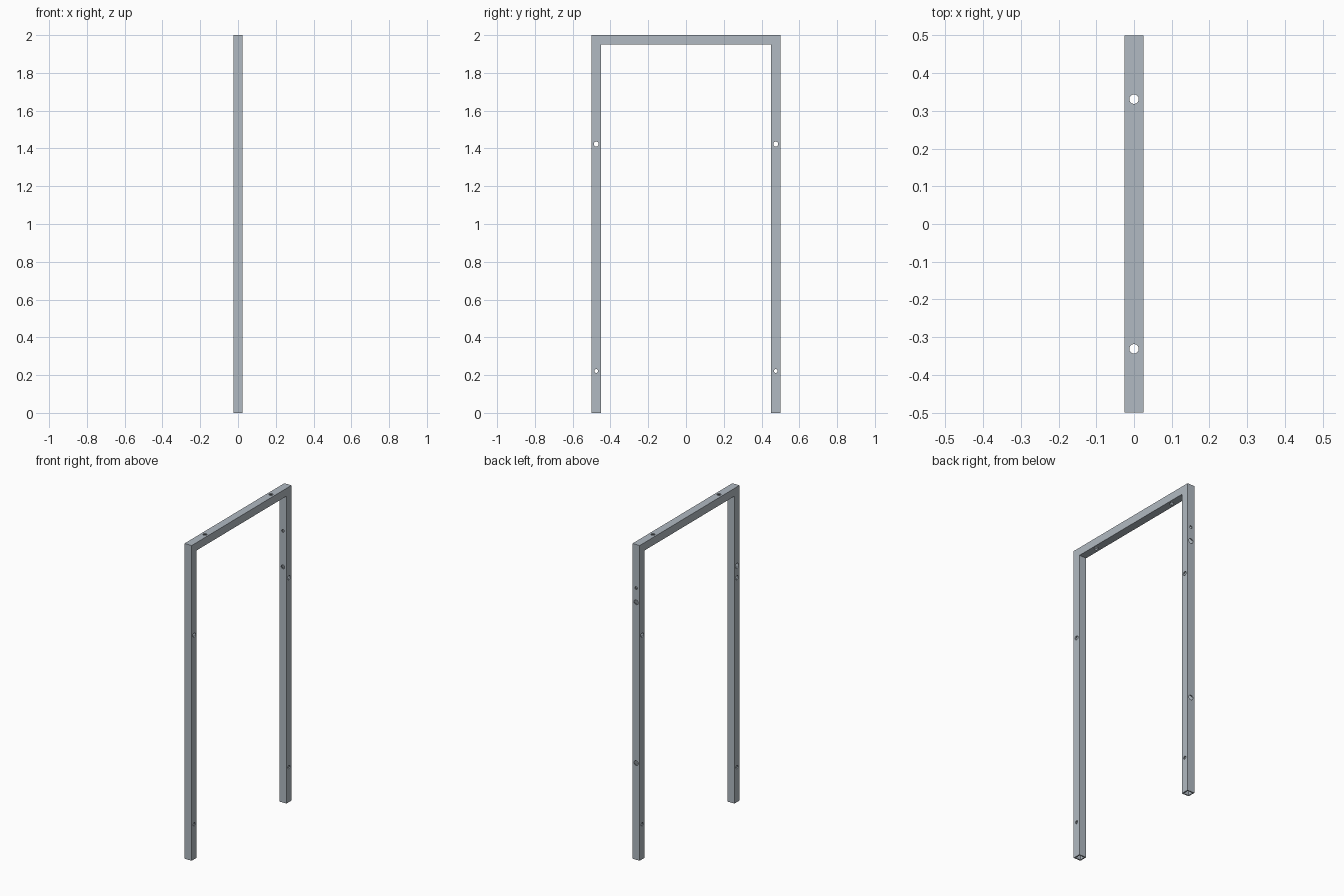
import bpy, bmesh
from math import radians
from mathutils import Matrix, Vector

if "Cube" in bpy.data.objects:
    bpy.data.objects.remove(bpy.data.objects["Cube"])

W = 0.025      # half width of the square tube
WALL = 0.007   # tube wall thickness


def ring(bm, i, h):
    """Square section of half size h at path corner i (mitred at the top)."""
    side = -1 if i < 2 else 1
    top = i in (1, 2)
    pts = []
    for sx, s in ((-1, -1), (1, -1), (1, 1), (-1, 1)):
        y = side * (0.5 - W + s * h)
        z = 2 - W + s * h if top else 0
        pts.append(bm.verts.new((sx * h, y, z)))
    return pts


def bridge(bm, a, b):
    for k in range(4):
        n = (k + 1) % 4
        bm.faces.new((a[k], a[n], b[n], b[k]))


# Hollow mitred tube frame: two legs and a top rail
bm = bmesh.new()
outer = [ring(bm, i, W) for i in range(4)]
inner = [ring(bm, i, W - WALL) for i in range(4)]
for skin in (outer, inner):
    for i in range(3):
        bridge(bm, skin[i], skin[i + 1])
for end in (0, 3):
    bridge(bm, outer[end], inner[end])
bmesh.ops.recalc_face_normals(bm, faces=bm.faces)
mesh = bpy.data.meshes.new("tube_frame")
bm.to_mesh(mesh)
bm.free()
frame = bpy.data.objects.new("tube_frame", mesh)
bpy.context.collection.objects.link(frame)

# Blue-grey steel
steel = bpy.data.materials.new("steel")
steel.diffuse_color = (0.44, 0.49, 0.54, 1)
steel.use_nodes = True
steel.node_tree.nodes["Principled BSDF"].inputs["Base Color"].default_value = steel.diffuse_color
mesh.materials.append(steel)

# Drill cutters, all joined in one helper mesh
ROT = {"X": Matrix.Rotation(radians(90), 4, 'Y'),
       "Y": Matrix.Rotation(radians(90), 4, 'X'),
       "Z": Matrix.Identity(4)}
cut = bmesh.new()


def drill(axis, pos, r, depth=0.07):
    bmesh.ops.create_cone(cut, cap_ends=True, segments=32, radius1=r, radius2=r,
                          depth=depth, matrix=Matrix.Translation(Vector(pos)) @ ROT[axis])


LEG = 0.5 - W
for s in (-1, 1):
    drill("X", (0, s * LEG, 1.423), 0.013)        # leg through holes
    drill("X", (0, s * LEG, 0.222), 0.010)
    drill("Z", (0, s * 0.331, 2 - W), 0.0125)     # top rail through holes
drill("Y", (0, LEG, 1.723), 0.009)                # back leg through hole
for z in (1.633, 0.613):
    drill("Y", (0, 0.5, z), 0.015, 0.03)          # back leg outer wall holes
drill("Y", (0, 0.45, 1.495), 0.012, 0.03)         # back leg inner wall hole
drill("X", (-W, -LEG, 1.50), 0.016, 0.03)         # front leg side wall hole

cmesh = bpy.data.meshes.new("drill_cutter")
cut.to_mesh(cmesh)
cut.free()
cutter = bpy.data.objects.new("drill_cutter", cmesh)
bpy.context.collection.objects.link(cutter)
cutter.hide_render = True

# Drill the holes, then remove the helper
mod = frame.modifiers.new("holes", 'BOOLEAN')
mod.operation = 'DIFFERENCE'
mod.solver = 'EXACT'
mod.object = cutter
bpy.context.view_layer.objects.active = frame
frame.select_set(True)
bpy.ops.object.modifier_apply(modifier=mod.name)
bpy.data.objects.remove(cutter)
